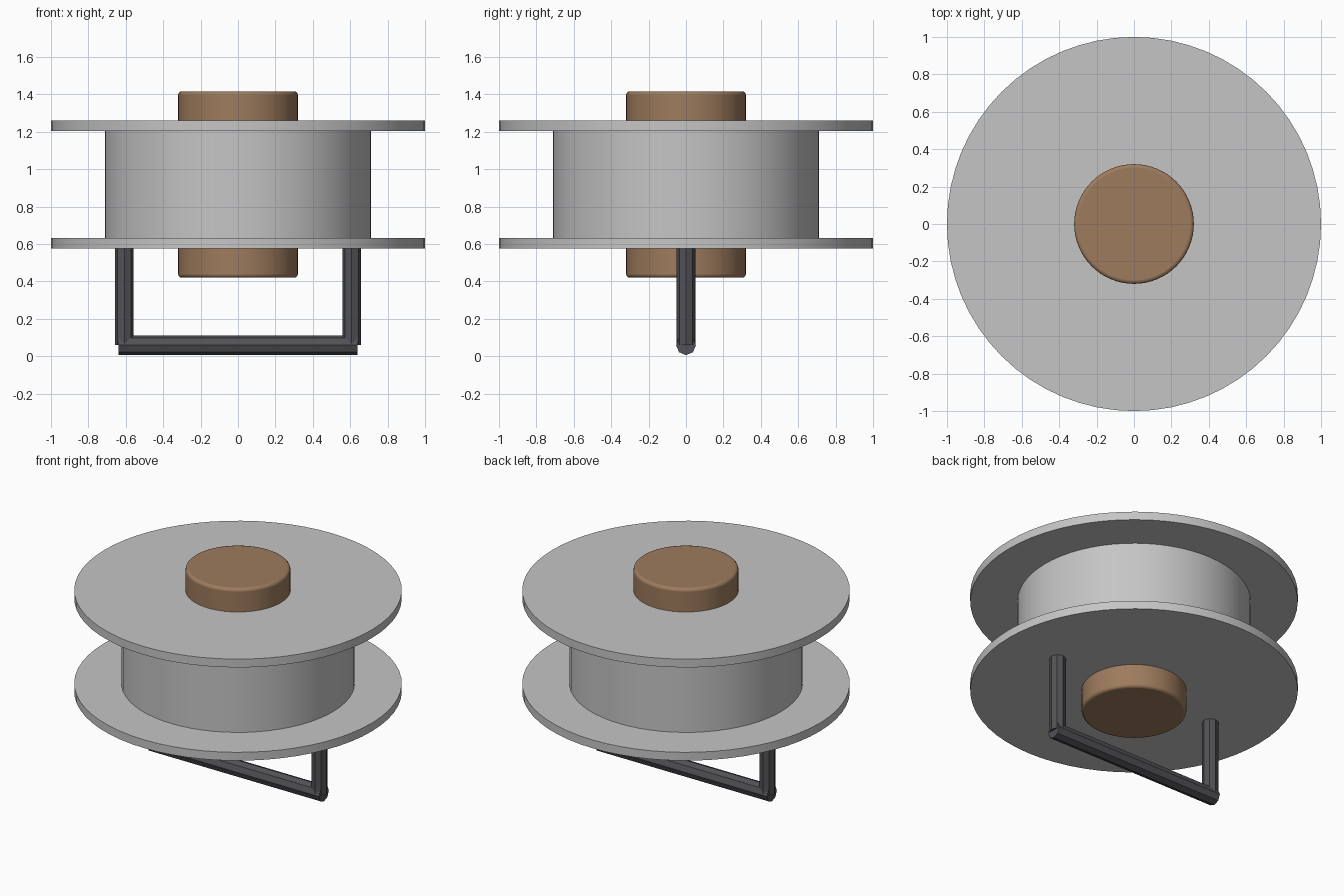
import bpy
import math

if "Cube" in bpy.data.objects:
    bpy.data.objects.remove(bpy.data.objects["Cube"], do_unlink=True)


def make_material(name, rgb):
    mat = bpy.data.materials.new(name)
    mat.use_nodes = True
    colour = (*rgb, 1.0)
    mat.diffuse_color = colour
    mat.node_tree.nodes["Principled BSDF"].inputs["Base Color"].default_value = colour
    return mat


grey = make_material("light grey", (0.56, 0.56, 0.56))
brown = make_material("wood brown", (0.34, 0.20, 0.11))
dark = make_material("dark metal", (0.085, 0.085, 0.095))


def cylinder(name, mat, radius, length, centre, sides=64, rot=(0, 0, 0), bevel=0):
    bpy.ops.mesh.primitive_cylinder_add(
        vertices=sides, radius=radius, depth=length, location=centre, rotation=rot)
    ob = bpy.context.object
    ob.name = name
    ob.data.materials.append(mat)
    if bevel:
        mod = ob.modifiers.new("rounded_rim", "BEVEL")
        mod.width = bevel
        mod.segments = 3
        mod.limit_method = "ANGLE"
        mod.angle_limit = math.radians(40)
    if sides > 8:
        bpy.ops.object.shade_smooth_by_angle(angle=math.radians(30))
    return ob


# Spool: drum between two flanges
cylinder("drum", grey, 0.712, 0.6, (0, 0, 0.918))
for name, z in (("lower_flange", 0.604), ("upper_flange", 1.232)):
    cylinder(name, grey, 1.0, 0.056, (0, 0, z))

# Wooden core through the spool
cylinder("core", brown, 0.32, 0.996, (0, 0, 0.918), bevel=0.018)

# Handle: two legs and a crossbar, all eight-sided
for name, side in (("left_handle_leg", 1), ("right_handle_leg", -1)):
    cylinder(name, dark, 0.05, 0.54, (side * 0.608, 0, 0.33), sides=8)
cylinder("handle_crossbar", dark, 0.053, 1.28, (0, 0, 0.059),
         sides=8, rot=(0, math.pi / 2, 0))
